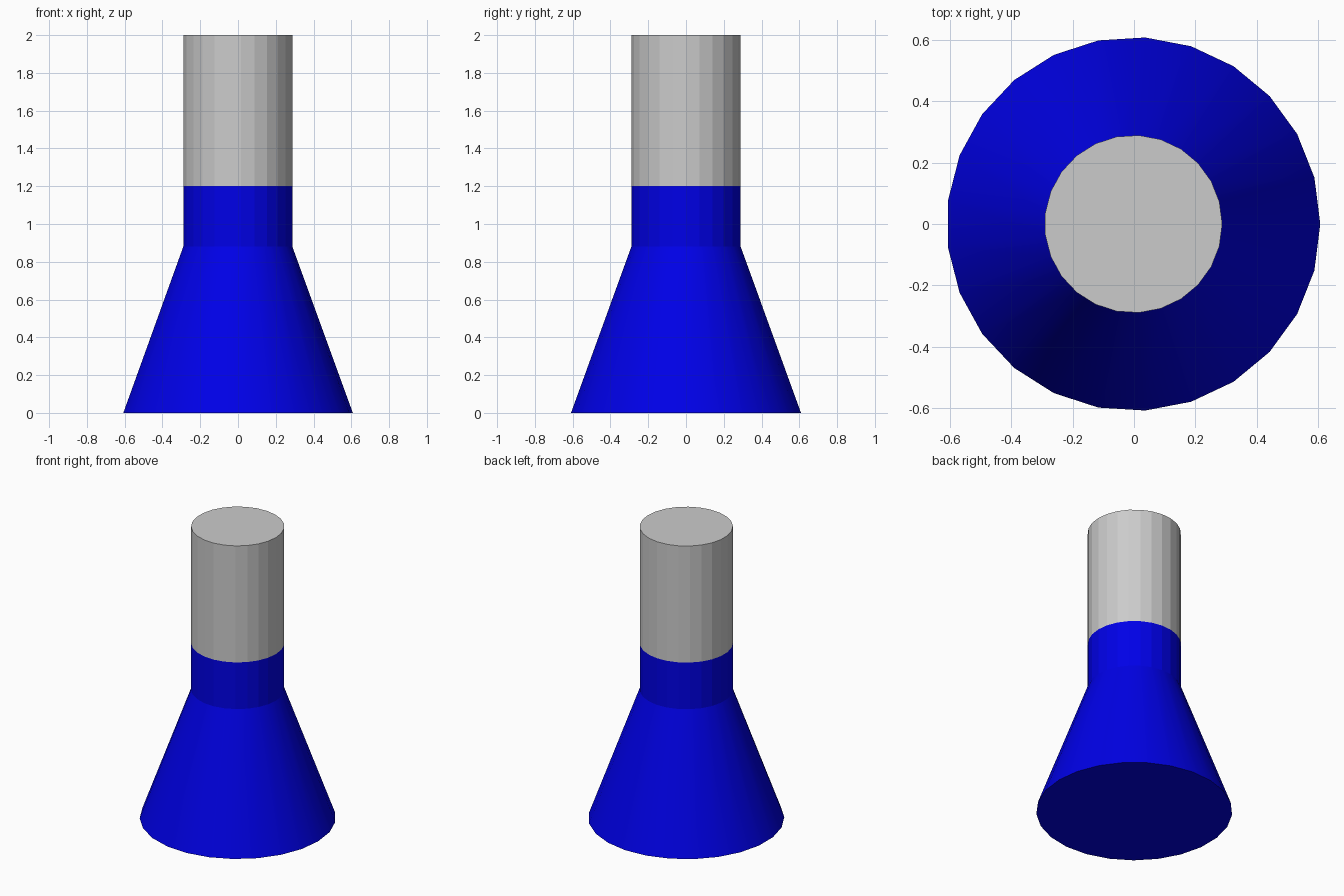
import bpy, bmesh, math

if "Cube" in bpy.data.objects:
    bpy.data.objects.remove(bpy.data.objects["Cube"])

SIDES = 25
R_BASE, R_NECK = 0.61, 0.29
X_SHIFT = -0.002  # odd side count: recentre the bounding box

blue = bpy.data.materials.new("blue")
blue.diffuse_color = (0.0, 0.0, 0.8, 1)
blue.use_nodes = True
blue.node_tree.nodes["Principled BSDF"].inputs["Base Color"].default_value = blue.diffuse_color


def lathe(name, profile, cap_bottom=False, cap_top=False, smooth_bands=(), mat=None):
    """Revolve (radius, z) points; listed bands are smooth shaded."""
    bm = bmesh.new()
    rings = []
    for r, z in profile:
        rings.append([bm.verts.new((r * math.cos(math.tau * i / SIDES) + X_SHIFT,
                                    r * math.sin(math.tau * i / SIDES), z))
                      for i in range(SIDES)])
    for b, (lo, hi) in enumerate(zip(rings, rings[1:])):
        for i in range(SIDES):
            j = (i + 1) % SIDES
            f = bm.faces.new((lo[i], lo[j], hi[j], hi[i]))
            f.smooth = b in smooth_bands
    if cap_bottom:
        bm.faces.new(rings[0][::-1])
    if cap_top:
        bm.faces.new(rings[-1])
    # keep the rims and the shoulder crisp
    for e in bm.edges:
        if abs(e.verts[0].co.z - e.verts[1].co.z) < 1e-5:
            e.smooth = False
    me = bpy.data.meshes.new(name)
    bm.to_mesh(me)
    bm.free()
    ob = bpy.data.objects.new(name, me)
    bpy.context.collection.objects.link(ob)
    if mat:
        me.materials.append(mat)
    return ob


# flared blue cone with its short straight collar
lathe("flared_base", [(R_BASE, 0), (R_NECK, 0.88), (R_NECK, 1.2)],
      cap_bottom=True, smooth_bands=(0,), mat=blue)

# plain grey cylinder above the collar
lathe("upper_stem", [(R_NECK, 1.2), (R_NECK, 2.0)], cap_top=True)
